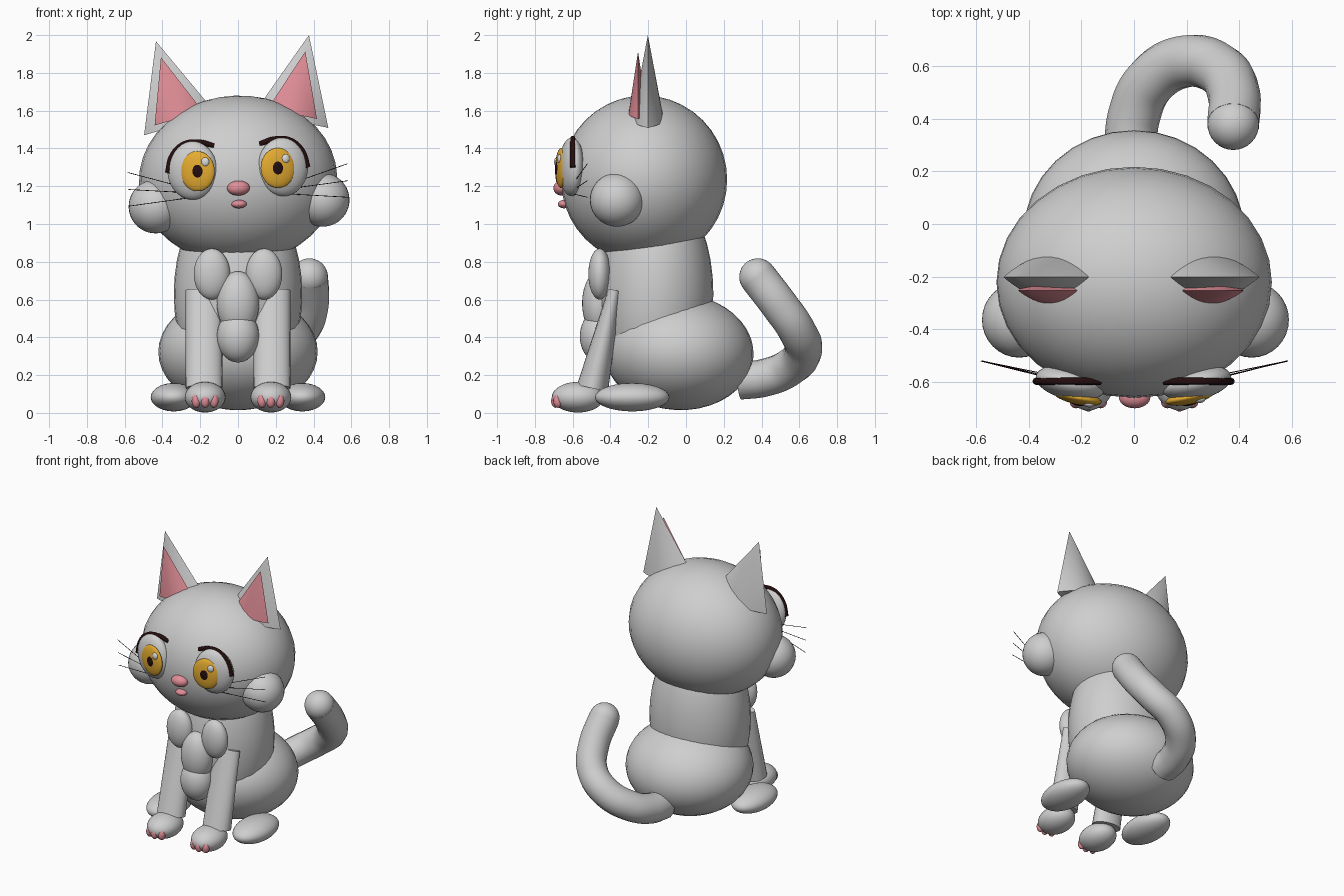
import bpy, bmesh, math
from mathutils import Matrix, Vector, Euler

if "Cube" in bpy.data.objects:
    bpy.data.objects.remove(bpy.data.objects["Cube"], do_unlink=True)


def material(name, r, g, b):
    m = bpy.data.materials.new(name)
    m.use_nodes = True
    m.diffuse_color = (r, g, b, 1)
    for n in m.node_tree.nodes:
        if n.type == 'BSDF_PRINCIPLED':
            n.inputs["Base Color"].default_value = (r, g, b, 1)
    return m


GREY = material("grey fur", 0.62, 0.62, 0.62)
PINK = material("soft pink", 0.75, 0.27, 0.31)
GOLD = material("gold iris", 0.78, 0.41, 0.03)
DARK = material("dark brown", 0.018, 0.004, 0.004)
GLINT = material("eye glint", 0.7, 0.7, 0.7)

# The whole head leans slightly to one side
PIVOT = Vector((0, 0, 1.25))
TILT = (Matrix.Translation(PIVOT) @ Matrix.Rotation(-0.04, 4, 'Y')
        @ Matrix.Translation(-PIVOT))


def place(name, data, mat, matrix, tilt):
    ob = bpy.data.objects.new(name, data)
    data.materials.append(mat)
    bpy.context.collection.objects.link(ob)
    ob.matrix_world = TILT @ matrix if tilt else matrix


def solid(name, mat, loc, size, rot=(0, 0, 0), tilt=False, kind="ball", taper=1.0):
    """Ball, ear or leg; size holds radii (and full height for the last two)."""
    bm = bmesh.new()
    if kind == "ball":
        bmesh.ops.create_uvsphere(bm, u_segments=32, v_segments=20, radius=1)
    else:
        bmesh.ops.create_cone(bm, cap_ends=True, segments=32, radius1=1,
                              radius2=0 if kind == "ear" else 1, depth=1)
    for v in bm.verts:
        if kind == "ear":
            v.co.y *= abs(v.co.y)  # lens-shaped base with pointed ends
        elif v.co.z > 0:
            v.co.y *= taper
        v.co = Vector(a * b for a, b in zip(v.co, size))
    bmesh.ops.recalc_face_normals(bm, faces=bm.faces)
    me = bpy.data.meshes.new(name)
    bm.to_mesh(me)
    bm.free()
    for p in me.polygons:
        p.use_smooth = True
    me.set_sharp_from_angle(angle=math.radians(50))
    m = Matrix.Translation(loc) @ Euler(rot).to_matrix().to_4x4()
    place(name, me, mat, m, tilt)


def tube(name, mat, points, radius, tilt=False):
    cu = bpy.data.curves.new(name, 'CURVE')
    cu.dimensions = '3D'
    cu.bevel_depth = radius
    cu.bevel_resolution = 6 if radius > 0.05 else 2
    cu.use_fill_caps = True
    cu.resolution_u = 10
    sp = cu.splines.new('BEZIER')
    sp.bezier_points.add(len(points) - 1)
    for bp, p in zip(sp.bezier_points, points):
        bp.co = p
        bp.handle_left_type = bp.handle_right_type = 'AUTO'
    place(name, cu, mat, Matrix.Identity(4), tilt)


# Body
solid("hips", GREY, (0, -0.04, 0.323), (0.422, 0.398, 0.308), (-0.06, 0, 0))
solid("torso", GREY, (0, -0.16, 0.63), (0.34, 0.305, 0.58))
solid("chest_upper", GREY, (0, -0.46, 0.58), (0.112, 0.09, 0.17))
solid("chest_lower", GREY, (0, -0.46, 0.405), (0.112, 0.102, 0.138))

# Tail with rounded tip
tail = [(-0.015, 0.28, 0.17), (0, 0.41, 0.185), (0.06, 0.54, 0.235), (0.2, 0.62, 0.33),
        (0.33, 0.585, 0.44), (0.38, 0.495, 0.57), (0.378, 0.38, 0.72)]
tube("tail", GREY, tail, 0.1)
solid("tail_tip", GREY, tail[-1], (0.098, 0.098, 0.098))

# Head, nose and mouth
solid("head", GREY, (0, -0.222, 1.235), (0.525, 0.44, 0.445), tilt=True)
solid("nose", PINK, (0, -0.66, 1.19), (0.06, 0.042, 0.039), tilt=True)
solid("mouth", PINK, (0, -0.645, 1.105), (0.04, 0.034, 0.022), tilt=True)

LASH = [(0.372, 1.285), (0.345, 1.375), (0.285, 1.432), (0.21, 1.443), (0.12, 1.418)]
WHISKERS = [(0.27, 1.2, 1.296), (0.2, 1.17, 1.206), (0.25, 1.15, 1.118)]

for side, s in (("left", 1), ("right", -1)):
    # Ears
    lean = (0, s * math.radians(14), 0)
    axis = Vector((s * math.sin(math.radians(14)), 0, math.cos(math.radians(14))))
    solid(side + "_ear", GREY, Vector((s * 0.294, -0.202, 1.538)) + axis * 0.23,
          (0.2, 0.085, 0.46), lean, True, "ear")
    solid(side + "_inner_ear", PINK, Vector((s * 0.301, -0.254, 1.572)) + axis * 0.168,
          (0.133, 0.05, 0.337), lean, True, "ear")

    # Cheeks
    solid(side + "_cheek", GREY, (s * 0.443, -0.365, 1.11), (0.142, 0.144, 0.142), tilt=True)

    # Eyes
    turn = (0, 0, s * 0.2)
    solid(side + "_eyeball", GREY, (s * 0.24, -0.605, 1.293), (0.135, 0.064, 0.155), turn, True)
    solid(side + "_iris", GOLD, (s * 0.213, -0.661, 1.288), (0.093, 0.026, 0.106), turn, True)
    solid(side + "_pupil", DARK, (s * 0.213, -0.682, 1.288), (0.03, 0.01, 0.037), turn, True)
    solid(side + "_glint", GLINT, (s * 0.213 + 0.042, -0.677 + s * 0.008, 1.335),
          (0.022, 0.013, 0.024), turn, True)
    tube(side + "_eyelash", DARK, [(s * x, -0.599, z) for x, z in LASH], 0.014, True)

    # Whiskers
    for i, (x, z, tip_z) in enumerate(WHISKERS):
        tube(f"{side}_whisker_{i + 1}", DARK,
             [(s * x, -0.6, z), (s * 0.582, -0.522, tip_z)], 0.0018, True)

    # Chest tufts and legs
    solid(side + "_chest_tuft", GREY, (s * 0.138, -0.457, 0.735), (0.096, 0.06, 0.135))
    solid(side + "_front_leg", GREY, (s * 0.18, -0.436, 0.39), (0.097, 0.084, 0.533),
          (-0.222, 0, 0), kind="leg", taper=0.42)
    solid(side + "_hind_foot", GREY, (s * 0.34, -0.285, 0.083), (0.122, 0.197, 0.075))

    # Front paws with toes
    solid(side + "_front_paw", GREY, (s * 0.174, -0.572, 0.083), (0.108, 0.138, 0.081))
    for i in (-1, 0, 1):
        solid(f"{side}_toe_{i + 2}", PINK, (s * 0.174 + i * 0.047, -0.69 + 0.012 * abs(i), 0.064),
              (0.024, 0.024, 0.037))
